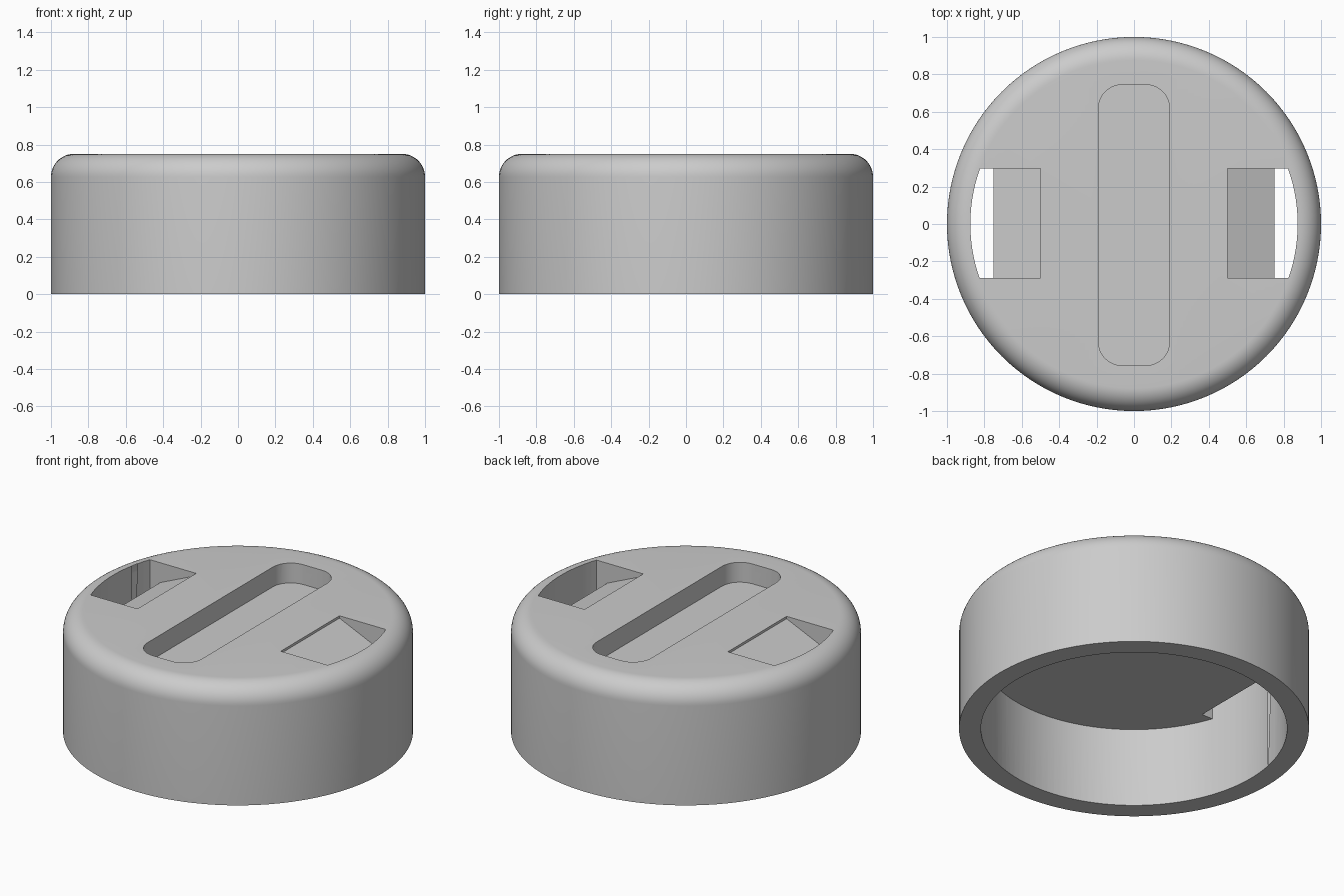
import bpy
import bmesh
from math import cos, sin, pi, radians

cube = bpy.data.objects.get("Cube")
if cube:
    bpy.data.objects.remove(cube, do_unlink=True)

SEGMENTS = 128
HEIGHT = 0.75
CEILING = 0.5
INNER_RADIUS = 0.875
FILLET = 0.123

grey = bpy.data.materials.new("plain grey")
grey.use_nodes = True
grey.diffuse_color = (0.6, 0.6, 0.6, 1)
grey.node_tree.nodes["Principled BSDF"].inputs["Base Color"].default_value = grey.diffuse_color


def to_object(name, bm):
    bmesh.ops.recalc_face_normals(bm, faces=bm.faces)
    mesh = bpy.data.meshes.new(name)
    bm.to_mesh(mesh)
    bm.free()
    mesh.materials.append(grey)
    obj = bpy.data.objects.new(name, mesh)
    bpy.context.collection.objects.link(obj)
    return obj


def prism(name, outline, offset):
    """Extrude a closed outline of 3D points along an offset."""
    bm = bmesh.new()
    face = bm.faces.new([bm.verts.new(p) for p in outline])
    new = bmesh.ops.extrude_face_region(bm, geom=[face], use_keep_orig=True)["geom"]
    moved = [g for g in new if isinstance(g, bmesh.types.BMVert)]
    bmesh.ops.translate(bm, verts=moved, vec=offset)
    return to_object(name, bm)


def cylinder(name, radius, bottom, top):
    ring = [(radius * cos(2 * pi * i / SEGMENTS), radius * sin(2 * pi * i / SEGMENTS), bottom)
            for i in range(SEGMENTS)]
    return prism(name, ring, (0, 0, top - bottom))


def subtract(target, cutter):
    """Cut one solid from another, then discard the cutter."""
    cutter.hide_render = True
    mod = target.modifiers.new("cut", 'BOOLEAN')
    mod.operation = 'DIFFERENCE'
    mod.solver = 'EXACT'
    mod.object = cutter
    bpy.ops.object.select_all(action='DESELECT')
    bpy.context.view_layer.objects.active = target
    target.select_set(True)
    bpy.ops.object.modifier_apply(modifier=mod.name)
    bpy.data.objects.remove(cutter, do_unlink=True)


# Outer body: a turned profile with a rounded top edge
profile = [(0, 0), (1, 0)]
for i in range(13):
    a = pi / 2 * i / 12
    profile.append((1 - FILLET + FILLET * cos(a), HEIGHT - FILLET + FILLET * sin(a)))
profile.append((0, HEIGHT))
bm = bmesh.new()
verts = [bm.verts.new((r, 0, z)) for r, z in profile]
edges = [bm.edges.new(pair) for pair in zip(verts, verts[1:])]
bmesh.ops.spin(bm, geom=verts + edges, cent=(0, 0, 0), axis=(0, 0, 1),
               angle=2 * pi, steps=SEGMENTS, use_duplicate=False)
bmesh.ops.remove_doubles(bm, verts=bm.verts, dist=1e-5)
cap = to_object("cap_body", bm)

# Hollow core: cylinder minus the top plate, leaving the two side pockets open
core = cylinder("core_cutter", INNER_RADIUS, -0.2, 1.0)
half = [(0.75, CEILING), (0.75, 0.625), (0.5, 0.735), (0.5, 1.2)]
section = half + [(-x, z) for x, z in reversed(half)]
subtract(core, prism("plate_middle", [(x, -1.1, z) for x, z in section], (0, 2.2, 0)))
for near, far in ((0.297, 1.2), (-0.288, -1.2)):
    block = [(-1.2, near, CEILING), (1.2, near, CEILING), (1.2, far, CEILING), (-1.2, far, CEILING)]
    subtract(core, prism("plate_side", block, (0, 0, 0.8)))
subtract(cap, core)

# Rounded groove across the top
R = 0.125
outline = []
for quarter, (sx, sy) in enumerate(((1, 1), (-1, 1), (-1, -1), (1, -1))):
    for i in range(9):
        a = pi / 2 * (quarter + i / 8)
        outline.append((sx * (0.19 - R) + R * cos(a), -0.006 + sy * (0.75 - R) + R * sin(a), 0.625))
subtract(cap, prism("groove_cutter", outline, (0, 0, 0.4)))

# Smooth curves, sharp rims
bpy.ops.object.select_all(action='DESELECT')
cap.select_set(True)
bpy.context.view_layer.objects.active = cap
bpy.ops.object.shade_smooth_by_angle(angle=radians(20))
